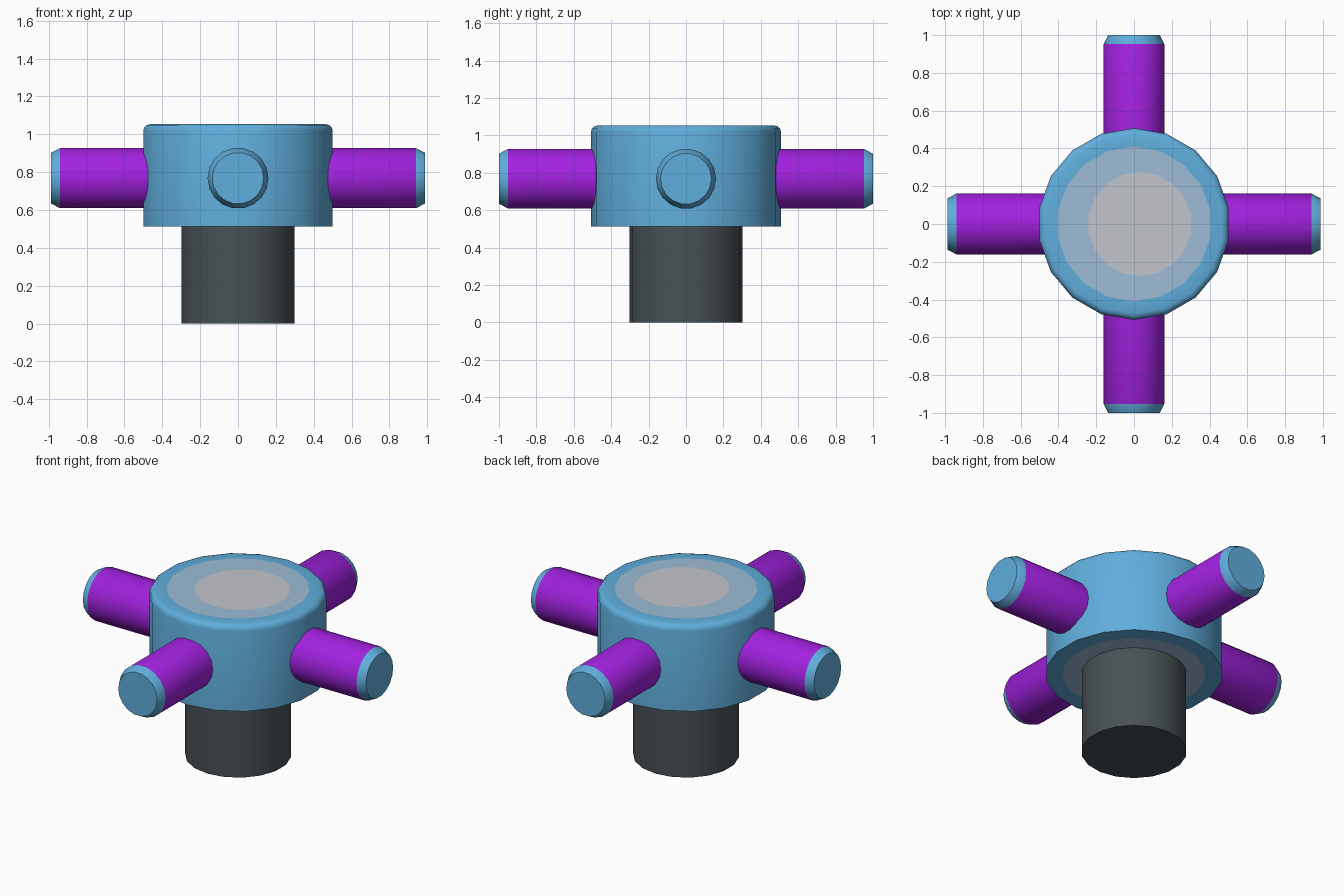
import bpy, bmesh, math
from mathutils import Matrix

if "Cube" in bpy.data.objects:
    bpy.data.objects.remove(bpy.data.objects["Cube"])


def material(name, rgb):
    m = bpy.data.materials.new(name)
    lin = [((c / 255 + 0.055) / 1.055) ** 2.4 for c in rgb]
    m.diffuse_color = (*lin, 1)
    m.use_nodes = True
    m.node_tree.nodes["Principled BSDF"].inputs["Base Color"].default_value = m.diffuse_color
    return m


BLUE = material("sky_blue", (96, 174, 221))
PURPLE = material("vivid_purple", (161, 33, 223))
DARK = material("charcoal", (72, 81, 85))
RING = material("pale_blue_grey", (157, 188, 214))
DISC = material("light_grey", (195, 197, 204))


def lathe(name, profile, mats, sides=18, matrix=None):
    """Revolve (radius, z, material slot of band above, x shift) about z; cap both ends."""
    bm = bmesh.new()
    rings = []
    for r, z, slot, dx in profile:
        ring = []
        for i in range(sides):
            a = math.pi / 2 + 2 * math.pi * i / sides
            ring.append(bm.verts.new((r * math.cos(a) + dx, r * math.sin(a), z)))
        rings.append(ring)
    for k in range(len(rings) - 1):
        lo, hi = rings[k], rings[k + 1]
        for i in range(sides):
            j = (i + 1) % sides
            bm.faces.new((lo[i], lo[j], hi[j], hi[i])).material_index = profile[k][2]
    bm.faces.new(rings[0][::-1]).material_index = profile[0][2]
    bm.faces.new(rings[-1]).material_index = profile[-1][2]
    if matrix:
        bm.transform(matrix)
    bmesh.ops.recalc_face_normals(bm, faces=bm.faces)
    me = bpy.data.meshes.new(name)
    bm.to_mesh(me)
    bm.free()
    for m in mats:
        me.materials.append(m)
    ob = bpy.data.objects.new(name, me)
    bpy.context.collection.objects.link(ob)
    bpy.ops.object.select_all(action='DESELECT')
    ob.select_set(True)
    bpy.context.view_layer.objects.active = ob
    bpy.ops.object.shade_smooth_by_angle(angle=math.radians(40))
    return ob


# Hub: pale ring underneath, rounded top edge, pale ring and grey disc on top
R, TOP, B = 0.508, 1.053, 0.035
hub = [(0.28, 0.513, 1, 0), (0.41, 0.513, 0, 0), (R, 0.513, 0, 0)]
for s in range(4):
    a = math.pi / 2 * s / 3
    hub.append((R - B + B * math.cos(a), TOP - B + B * math.sin(a), 0, 0))
hub += [(0.41, TOP, 1, 0), (0.275, TOP, 2, 0.03)]
lathe("hub", hub, [BLUE, RING, DISC])

# Shaft
lathe("shaft", [(0.303, 0, 0, 0), (0.303, 0.53, 0, 0)], [DARK])

# Four arms with chamfered blue tips
for k, (name, length) in enumerate([("right_arm", 0.988), ("back_arm", 1.0),
                                    ("left_arm", 0.988), ("front_arm", 1.0)]):
    prof = [(0.161, 0.38, 0, 0), (0.161, length - 0.048, 1, 0), (0.136, length, 1, 0)]
    mat = (Matrix.Translation((0, 0, 0.768))
           @ Matrix.Rotation(k * math.pi / 2, 4, 'Z')
           @ Matrix.Rotation(math.pi / 2, 4, 'Y'))
    lathe(name, prof, [PURPLE, BLUE], 18, mat)
